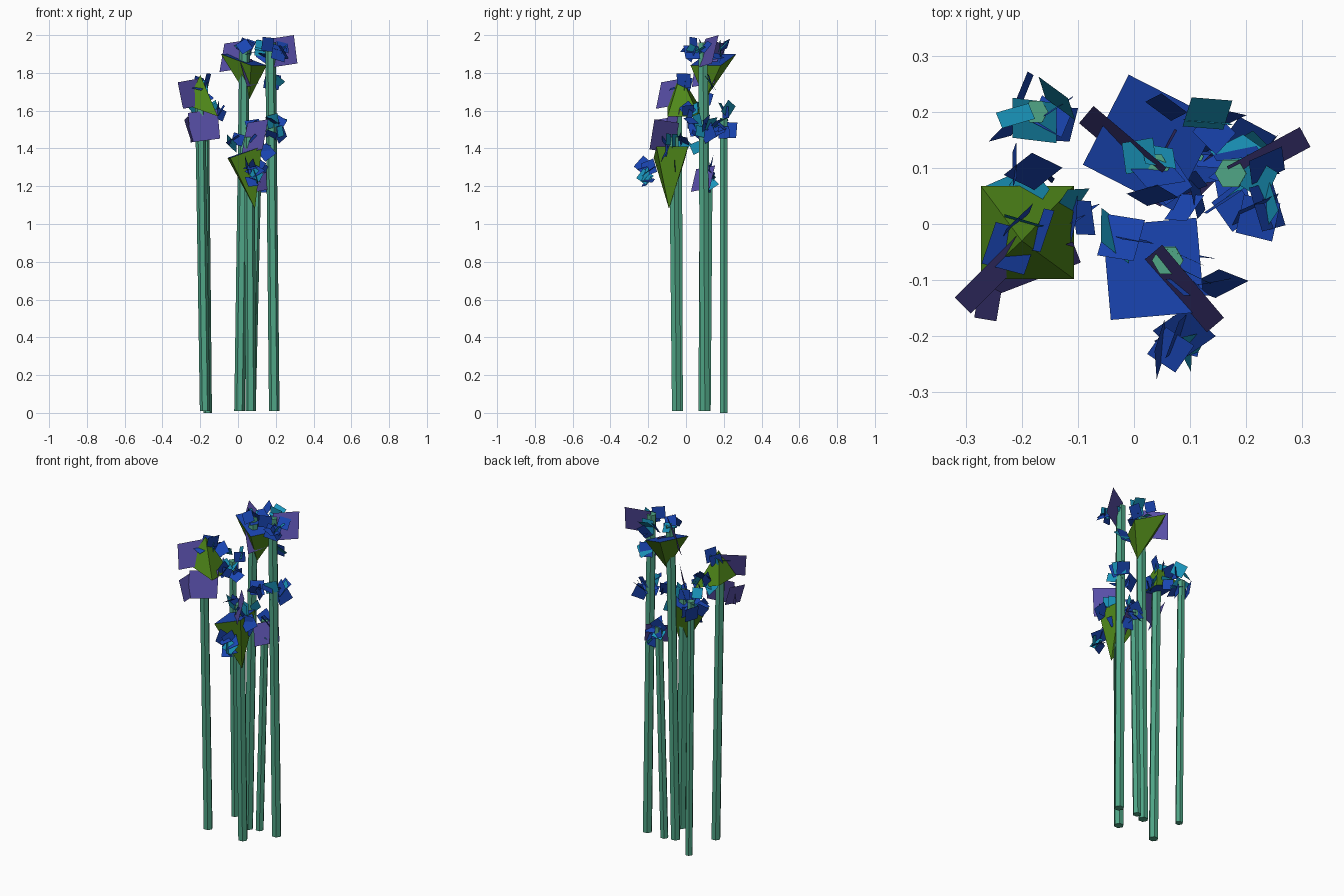
import bpy, random
from math import cos, sin, radians, pi
from mathutils import Vector, Euler

if "Cube" in bpy.data.objects:
    bpy.data.objects.remove(bpy.data.objects["Cube"])

random.seed(4)


def material(name, rgb):
    m = bpy.data.materials.new(name)
    m.diffuse_color = (*rgb, 1)
    m.use_nodes = True
    m.node_tree.nodes["Principled BSDF"].inputs["Base Color"].default_value = m.diffuse_color
    return m


STEM = material("stem_green", (0.08, 0.38, 0.24))
BLUE = material("leaf_blue", (0.01, 0.06, 0.45))
CYAN = material("leaf_cyan", (0.01, 0.3, 0.5))
VIOLET = material("leaf_violet", (0.1, 0.08, 0.4))
GREEN = material("leaf_green", (0.08, 0.25, 0.01))


def make(name, verts, faces, mats, indices=None):
    me = bpy.data.meshes.new(name)
    me.from_pydata([tuple(v) for v in verts], [], faces)
    for m in mats:
        me.materials.append(m)
    if indices:
        for p, i in zip(me.polygons, indices):
            p.material_index = i
    ob = bpy.data.objects.new(name, me)
    bpy.context.collection.objects.link(ob)
    return ob


def stalk(name, base, top, r, n=6):
    v = [(c[0] + r * cos(2 * pi * i / n), c[1] + r * sin(2 * pi * i / n), c[2])
         for c in (base, top) for i in range(n)]
    f = [(i, (i + 1) % n, n + (i + 1) % n, n + i) for i in range(n)]
    make(name, v, f + [tuple(range(n))[::-1], tuple(range(n, 2 * n))], [STEM])


def sheath(name, center, half, turn, apex, tilt=0.0):
    # four-sided leaf cone with a blue cap
    a = radians(turn)
    v = []
    for sx, sy in ((-1, -1), (1, -1), (1, 1), (-1, 1)):
        x, y = sx * half, sy * half
        v.append((center[0] + x * cos(a) - y * sin(a),
                  center[1] + x * sin(a) + y * cos(a), center[2] + tilt * sx))
    v.append(apex)
    make(name, v, [(i, (i + 1) % 4, 4) for i in range(4)] + [(0, 1, 2, 3)],
         [GREEN, BLUE], [0, 0, 0, 0, 1])


def panel(name, c, ends, h, lean=0.02):
    # broad, nearly upright leaf: ends is the half-width vector in plan
    c, u = Vector(c), Vector((*ends, 0.01))
    w = Vector((-u.y, u.x, 0)).normalized() * lean + Vector((0, 0, h))
    make(name, [c - u - w, c + u - w, c + u + w, c - u + w], [(0, 1, 2, 3)], [VIOLET])


def cluster(name, c, spread, count, size=0.035):
    # tuft of small leaves, turned every way
    v, f, idx = [], [], []
    for k in range(count):
        o = Vector(c) + Vector([random.uniform(-s, s) for s in spread])
        rot = Euler([random.uniform(0, 2 * pi) for _ in range(3)])
        s = size * random.uniform(0.8, 1.2)
        for x, y, z in ((-s, -s, 0), (s, -s, 0), (s, s, 0), (-s, s, 0)):
            p = Vector((x, y, z))
            p.rotate(rot)
            v.append(o + p)
        f.append(tuple(range(4 * k, 4 * k + 4)))
        idx.append(1 if k % 4 == 0 else 0)
    make(name, v, f, [BLUE, CYAN], idx)


# stalks
stalk("stalk_left", (-0.175, -0.04, 0.01), (-0.2, -0.045, 1.62), 0.027)
stalk("stalk_back_left", (-0.16, 0.2, 0), (-0.175, 0.2, 1.56), 0.022)
stalk("stalk_center", (0.008, 0.09, 0.01), (0.035, 0.1, 1.93), 0.028)
stalk("stalk_front", (0.068, -0.05, 0.01), (0.06, -0.065, 1.46), 0.028)
stalk("stalk_right", (0.192, 0.1, 0.01), (0.172, 0.09, 1.96), 0.028)
stalk("stalk_back", (0.07, 0.11, 0.01), (0.1, 0.12, 1.3), 0.024)

# big leaf cones
sheath("sheath_left", (-0.19, -0.015, 1.6), 0.083, 0, (-0.2, -0.03, 1.79), -0.03)
sheath("sheath_center", (0.03, 0.145, 1.87), 0.09, -27, (0.06, 0.1, 1.66), -0.03)
sheath("sheath_front", (0.035, -0.08, 1.38), 0.084, 5, (0.09, -0.09, 1.08), 0.03)

# broad violet leaves
panel("broad_leaf_1", (-0.25, -0.09, 1.69), (0.055, 0.055), 0.07)
panel("broad_leaf_2", (-0.18, -0.08, 1.52), (0.078, 0.03), 0.078)
panel("broad_leaf_3", (-0.02, 0.14, 1.89), (0.065, -0.055), 0.075)
panel("broad_leaf_4", (0.24, 0.12, 1.915), (0.065, 0.035), 0.075)
panel("broad_leaf_5", (0.09, -0.115, 1.465), (0.055, -0.065), 0.08)
panel("broad_leaf_6", (0.13, 0.09, 1.24), (0.05, 0.05), 0.06)
panel("broad_leaf_7", (-0.255, -0.11, 1.5), (0.01, 0.06), 0.06)
panel("broad_leaf_8", (0.06, 0.1, 1.8), (0.03, 0.06), 0.065)

# tufts of small leaves
tufts = [
    ((-0.19, 0.08, 1.62), (0.04, 0.03, 0.07), 5),
    ((-0.1, 0.02, 1.6), (0.04, 0.02, 0.03), 4),
    ((-0.2, -0.03, 1.74), (0.04, 0.04, 0.02), 4),
    ((-0.175, 0.2, 1.55), (0.05, 0.03, 0.07), 9),
    ((0.1, 0.18, 1.92), (0.05, 0.03, 0.03), 5),
    ((0.03, 0.09, 1.92), (0.06, 0.04, 0.03), 5),
    ((0.2, 0.07, 1.93), (0.05, 0.06, 0.03), 7),
    ((0.2, 0.12, 1.76), (0.03, 0.03, 0.02), 2),
    ((0.2, 0.09, 1.5), (0.03, 0.07, 0.05), 9),
    ((0.07, -0.21, 1.26), (0.03, 0.015, 0.05), 8),
    ((0.12, 0.12, 1.26), (0.03, 0.02, 0.06), 7),
    ((-0.015, -0.02, 1.44), (0.02, 0.02, 0.02), 3),
    ((0.12, -0.09, 1.37), (0.03, 0.04, 0.08), 6),
    ((0.1, 0.04, 1.46), (0.03, 0.03, 0.06), 4),
]
for n, (c, spread, count) in enumerate(tufts, 1):
    cluster(f"leaf_tuft_{n}", c, spread, count)
